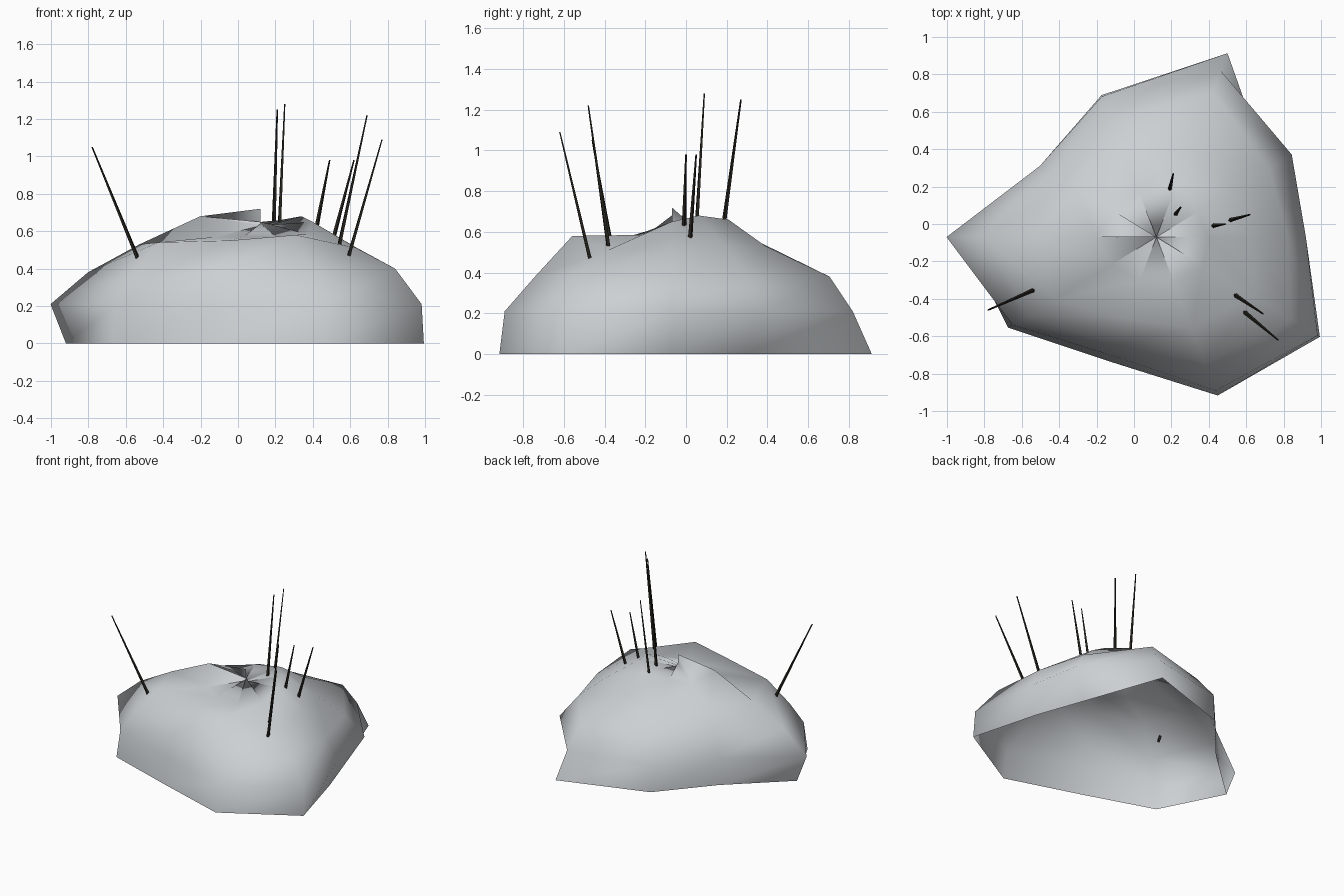
import bpy
import bmesh
from math import cos, sin, radians
from mathutils import Vector

cube = bpy.data.objects.get("Cube")
if cube:
    bpy.data.objects.remove(cube, do_unlink=True)


def make_material(name, colour):
    material = bpy.data.materials.new(name)
    material.use_nodes = True
    material.diffuse_color = colour
    shader = material.node_tree.nodes["Principled BSDF"]
    shader.inputs["Base Color"].default_value = colour
    shader.inputs["Roughness"].default_value = 0.8
    return material


def make_object(name, bm, material):
    mesh = bpy.data.meshes.new(name)
    bm.to_mesh(mesh)
    bm.free()
    mesh.materials.append(material)
    obj = bpy.data.objects.new(name, mesh)
    bpy.context.collection.objects.link(obj)
    return obj


stone_grey = make_material("stone grey", (0.6, 0.63, 0.65, 1))
thorn_black = make_material("thorn black", (0.022, 0.019, 0.014, 1))

# Rock shell: columns of a squashed open dome, running clockwise from -x
CENTRE = Vector((0.12, -0.07, 0))
RING_HEIGHT = (0, 0.21, 0.38, 0.53, 0.65)
# Radius factor of each column at the five rings below the pole
COLUMNS = (
    (1.04, 1.18, 1.14, 1.1, 1.04),
    (.77, .81, .86, .92, .9),
    (.95, .99, .97, 1, 1),
    (1.23, 1.17, 1.2, .98, 1.13),
    (.74, .94, .92, .9, .88),
    (.73, .84, .87, .88, .9),
    (1.08, 1.12, 1.1, 1.08, 1),
    (1.06, 1.08, 1.04, 1.04, .95),
    (.83, .83, .9, .92, .95),
    (.98, 1, 1.05, 1.15, .95),
)
# Height changes at (column, ring)
LIFT = {(0, 4): .03, (1, 4): -.05, (2, 4): -.01, (3, 4): .01, (4, 4): .03,
        (5, 3): -.02, (6, 2): .02, (6, 3): -.02, (6, 4): -.065,
        (7, 3): .05, (7, 4): -.09, (8, 3): .02, (8, 4): -.08,
        (9, 2): -.03, (9, 3): .01, (9, 4): -.08}
# The peak is unjoined: each column ends in its own point on the axis
PEAK_HEIGHT = (.72, .65, .63, .62, .62, .63, .65, .64, .63, .63)

bm = bmesh.new()
grid = []
for c, factors in enumerate(COLUMNS):
    turn = radians(180 - 36 * c)
    column = []
    for ring, height in enumerate(RING_HEIGHT):
        reach = cos(radians(18 * ring)) * factors[ring]
        point = Vector((reach * cos(turn), 0.84 * reach * sin(turn),
                        height + LIFT.get((c, ring), 0)))
        column.append(bm.verts.new(CENTRE + point))
    column.append(bm.verts.new(CENTRE + Vector((0, 0, PEAK_HEIGHT[c]))))
    grid.append(column)
# The last column returns to the first one, but keeps a lower peak
last_peak = bm.verts.new(CENTRE + Vector((0, 0, .65)))
grid.append(grid[0][:-1] + [last_peak])
for a, b in zip(grid, grid[1:]):
    for low in range(5):
        bm.faces.new((a[low], a[low + 1], b[low]))
        bm.faces.new((a[low + 1], b[low + 1], b[low]))
for face in bm.faces:
    face.smooth = True
bm.normal_update()
if sum(f.normal.z * f.calc_area() for f in bm.faces) < 0:
    bmesh.ops.reverse_faces(bm, faces=bm.faces[:])
make_object("rock_shell", bm, stone_grey)

# Thorns: slim four-sided spikes, each from its rooted foot to its tip
THORNS = {
    "front_right_thorn": ((-.53, -.35, .44), (-.78, -.46, 1.05)),
    "front_left_thorn": ((.59, -.47, .46), (.77, -.62, 1.09)),
    "tall_left_thorn": ((.54, -.38, .52), (.69, -.48, 1.22)),
    "back_thorn": ((.19, .18, .6), (.21, .27, 1.25)),
    "middle_thorn": ((.22, .05, .6), (.25, .09, 1.28)),
    "short_inner_thorn": ((.42, -.01, .62), (.49, 0, .98)),
    "short_outer_thorn": ((.51, .02, .56), (.62, .05, .98)),
}
ROOT = 0.03
for name, (foot, tip) in THORNS.items():
    foot, tip = Vector(foot), Vector(tip)
    foot -= (tip - foot).normalized() * ROOT
    axis = tip - foot
    bm = bmesh.new()
    bmesh.ops.create_cone(bm, cap_ends=True, segments=4, radius1=0.012,
                          radius2=0.004, depth=axis.length)
    bm.transform(axis.to_track_quat("Z", "Y").to_matrix().to_4x4())
    bmesh.ops.translate(bm, vec=(foot + tip) / 2, verts=bm.verts[:])
    make_object(name, bm, thorn_black)
